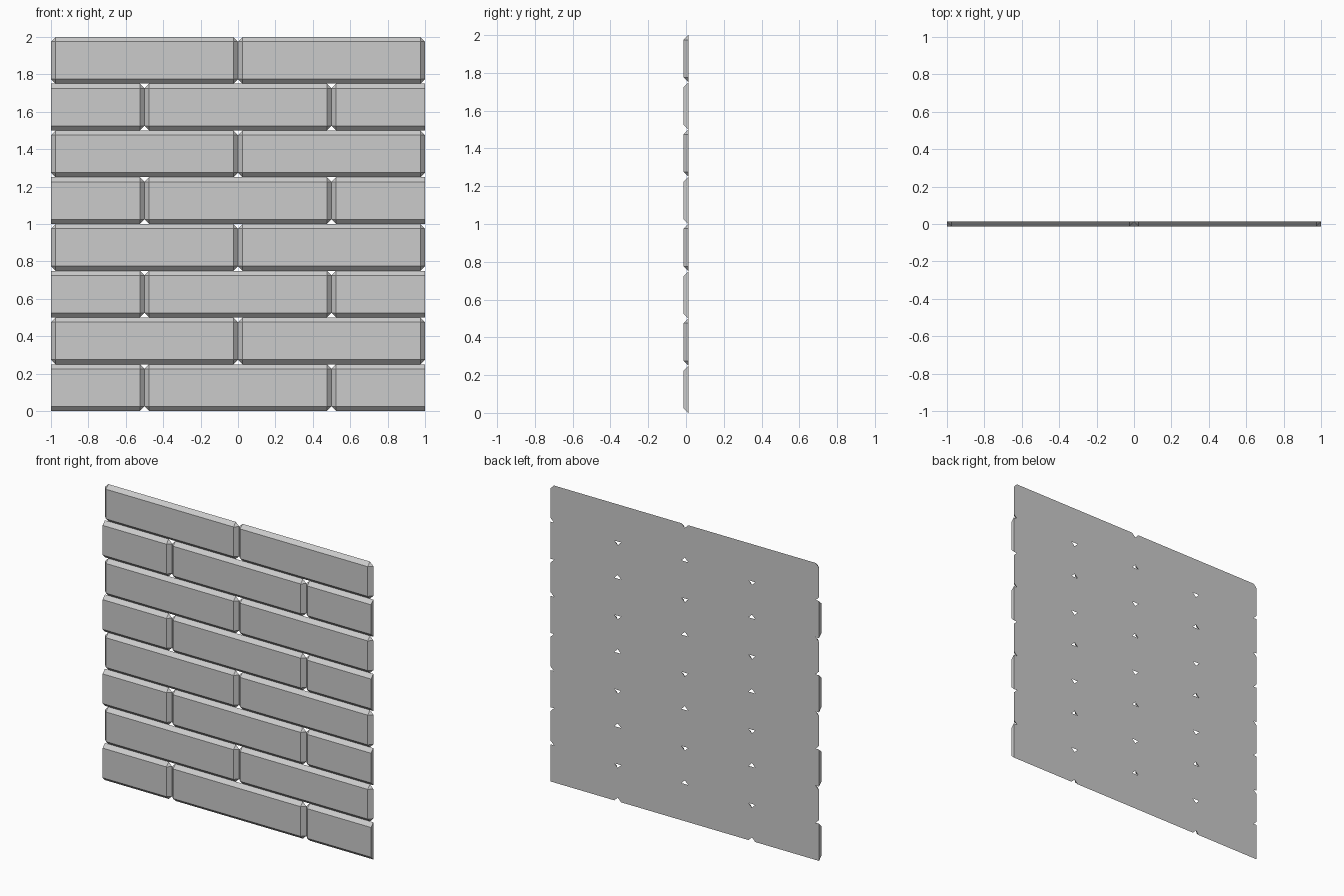
import bpy, bmesh

if "Cube" in bpy.data.objects:
    bpy.data.objects.remove(bpy.data.objects["Cube"])

ROWS, H = 8, 0.25      # courses and course height
B = 0.025              # chamfer size, equal to the panel depth
BACK, FRONT = B / 2, -B / 2


def brick(name, x0, x1, z0, cut_left=False, cut_right=False):
    """Chamfered brick tile; a cut side is a flat, unchamfered end."""
    z1 = z0 + H
    l, r = (0 if cut_left else B), (0 if cut_right else B)
    front_pts = [(x0 + l, z0 + B), (x1 - r, z0 + B), (x1 - r, z1 - B), (x0 + l, z1 - B)]
    # each corner: two back points (clipped corner), or one at a cut end
    corners = [
        [(x0, z0 + B), (x0 + B, z0)] if l else [(x0, z0)],
        [(x1 - B, z0), (x1, z0 + B)] if r else [(x1, z0)],
        [(x1, z1 - B), (x1 - B, z1)] if r else [(x1, z1)],
        [(x0 + B, z1), (x0, z1 - B)] if l else [(x0, z1)],
    ]
    bm = bmesh.new()
    front = [bm.verts.new((x, FRONT, z)) for x, z in front_pts]
    back = [[bm.verts.new((x, BACK, z)) for x, z in c] for c in corners]
    bm.faces.new(front)
    bm.faces.new([v for c in back for v in c][::-1])
    for i in range(4):
        j = (i + 1) % 4
        bm.faces.new((front[i], back[i][-1], back[j][0], front[j]))
        if len(back[i]) == 2:
            bm.faces.new((front[i], back[i][0], back[i][1]))
    bmesh.ops.recalc_face_normals(bm, faces=bm.faces)
    me = bpy.data.meshes.new(name)
    bm.to_mesh(me)
    bm.free()
    bpy.context.collection.objects.link(bpy.data.objects.new(name, me))


# running bond: courses alternate half-full-half and full-full
for row in range(ROWS):
    z = row * H
    if row % 2 == 0:
        brick(f"half_brick_left_{row}", -1, -0.5, z, cut_left=True)
        brick(f"brick_middle_{row}", -0.5, 0.5, z)
        brick(f"half_brick_right_{row}", 0.5, 1, z, cut_right=True)
    else:
        brick(f"brick_left_{row}", -1, 0, z)
        brick(f"brick_right_{row}", 0, 1, z)
